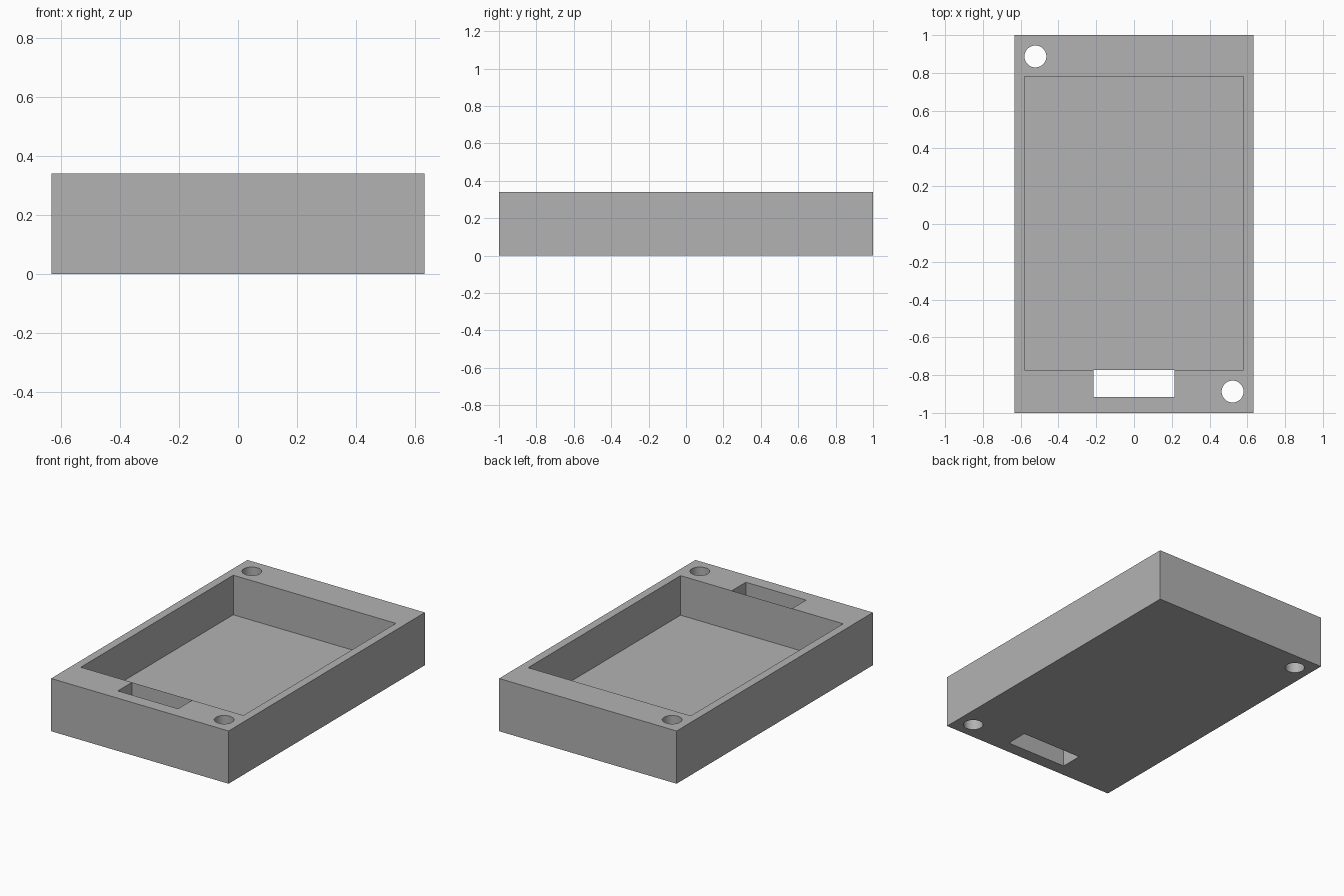
import bpy
import math

if "Cube" in bpy.data.objects:
    bpy.data.objects.remove(bpy.data.objects["Cube"], do_unlink=True)

HEIGHT, FLOOR = 0.34, 0.085
HALF_X, HALF_Y = 0.633, 1.0
POCKET_X, POCKET_FRONT, POCKET_BACK = 0.58, -0.773, 0.78
SLOT_X, SLOT_FRONT = 0.215, -0.917

grey = bpy.data.materials.new("plain_grey")
grey.use_nodes = True
colour = (0.448, 0.448, 0.448, 1)
grey.diffuse_color = colour
grey.node_tree.nodes["Principled BSDF"].inputs["Base Color"].default_value = colour


def box(name, low, high):
    """Box spanning two opposite corners."""
    bpy.ops.mesh.primitive_cube_add(size=1, location=[(a + b) / 2 for a, b in zip(low, high)])
    obj = bpy.context.object
    obj.name = name
    obj.scale = [b - a for a, b in zip(low, high)]
    bpy.ops.object.transform_apply(location=True, rotation=False, scale=True)
    obj.data.materials.append(grey)
    return obj


def cut(target, cutter):
    """Subtract the cutter from the target, then discard it."""
    cutter.hide_render = True
    mod = target.modifiers.new("cut", "BOOLEAN")
    mod.operation, mod.solver, mod.object = "DIFFERENCE", "EXACT", cutter
    bpy.context.view_layer.objects.active = target
    bpy.ops.object.modifier_apply(modifier=mod.name)
    bpy.data.objects.remove(cutter, do_unlink=True)


# Solid block
tray = box("tray", (-HALF_X, -HALF_Y, 0), (HALF_X, HALF_Y, HEIGHT))

# Main pocket, leaving the floor
cut(tray, box("pocket_cutter", (-POCKET_X, POCKET_FRONT, FLOOR),
              (POCKET_X, POCKET_BACK, HEIGHT + 0.1)))

# Slot through the floor, open to the pocket's front wall
cut(tray, box("slot_cutter", (-SLOT_X, SLOT_FRONT, -0.1),
              (SLOT_X, POCKET_FRONT, HEIGHT + 0.1)))

# Screw holes in two opposite corners
for side in (-1, 1):
    bpy.ops.mesh.primitive_cylinder_add(vertices=48, radius=0.058, depth=1,
                                        location=(side * 0.522, -side * 0.887, HEIGHT / 2))
    hole = bpy.context.object
    hole.name = "hole_cutter"
    hole.data.materials.append(grey)
    cut(tray, hole)

# Smooth hole walls, crisp edges
bpy.ops.object.select_all(action="DESELECT")
tray.select_set(True)
bpy.context.view_layer.objects.active = tray
bpy.ops.object.shade_smooth_by_angle(angle=math.radians(30))
